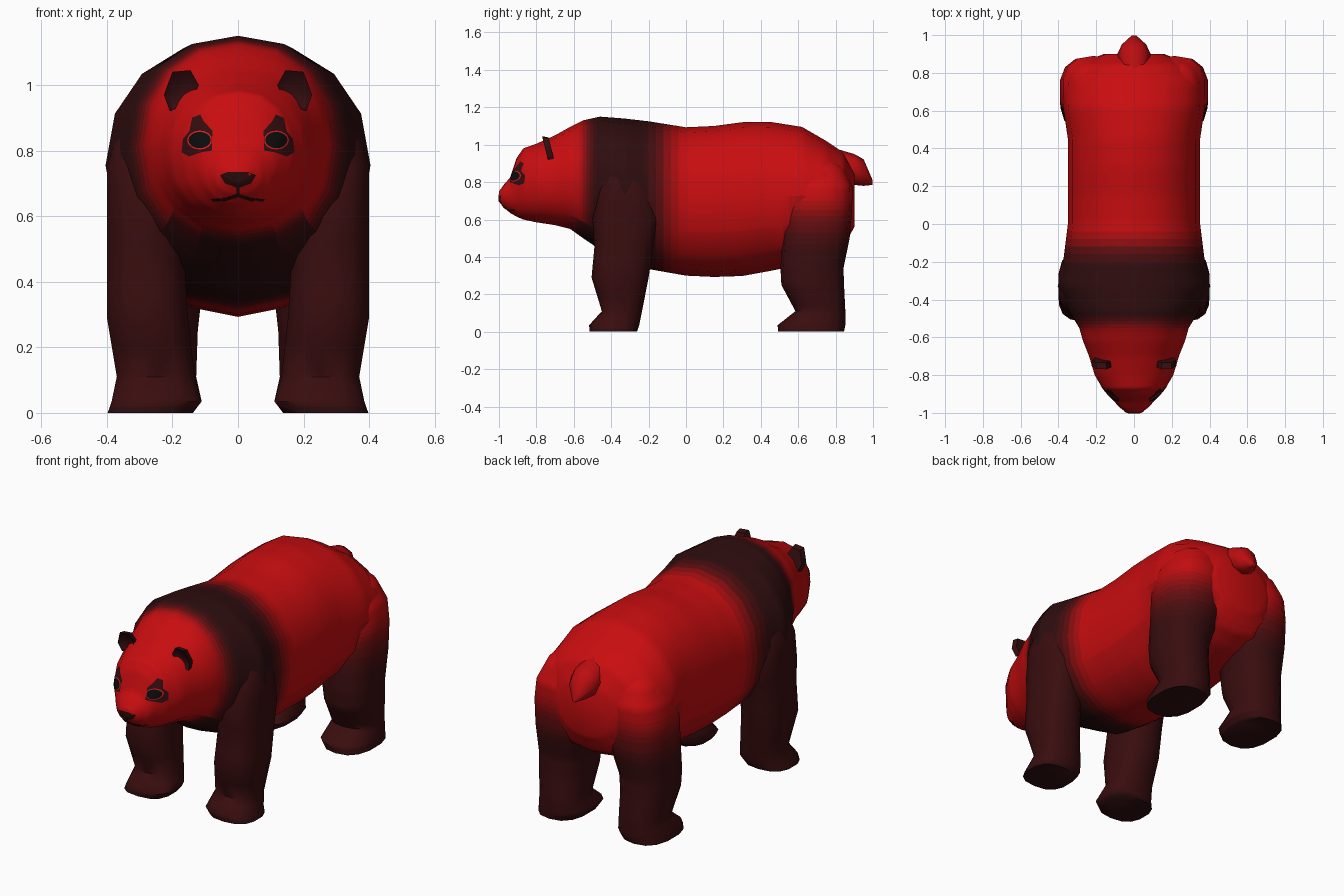
import bpy, bmesh
from math import sin, cos, pi
from mathutils import Vector
from mathutils.bvhtree import BVHTree

if "Cube" in bpy.data.objects:
    bpy.data.objects.remove(bpy.data.objects["Cube"])

LEVELS = 20


def material(name, color):
    m = bpy.data.materials.new(name)
    m.diffuse_color = (*color, 1)
    m.use_nodes = True
    m.node_tree.nodes["Principled BSDF"].inputs["Base Color"].default_value = m.diffuse_color
    return m


# Fur shades from bright red to dark, used for the soft colour transitions
RED, DARK = (0.58, 0.004, 0.005), (0.027, 0.004, 0.0045)
FUR = []
for i in range(LEVELS):
    t = i / (LEVELS - 1)
    FUR.append(material(f"fur_{i}", [r * (d / r) ** (t ** 1.3) for r, d in zip(RED, DARK)]))
PATCH = material("patch", (0.035, 0.004, 0.005))
NOSE = material("nose_brown", (0.02, 0.003, 0.003))
BLACK = material("black", (0.004, 0.004, 0.004))
RIM = material("eye_rim", (0.7, 0.015, 0.015))


def ramp(a, b, v):
    t = min(1, max(0, (v - a) / (b - a)))
    return t * t * (3 - 2 * t)


def finish(name, bm, mats, shade=None):
    bmesh.ops.recalc_face_normals(bm, faces=bm.faces)
    if shade:
        for f in bm.faces:
            f.material_index = round(shade(f.calc_center_median()) * (LEVELS - 1))
    me = bpy.data.meshes.new(name)
    bm.to_mesh(me)
    bm.free()
    for m in mats:
        me.materials.append(m)
    ob = bpy.data.objects.new(name, me)
    bpy.context.collection.objects.link(ob)
    bpy.ops.object.select_all(action='DESELECT')
    ob.select_set(True)
    bpy.context.view_layer.objects.active = ob
    bpy.ops.object.shade_smooth_by_angle(angle=1.0)
    return ob


def spow(v, n):
    return (abs(v) ** (2 / n)) * (1 if v >= 0 else -1)


def loft(name, sections, axis, shade, sides=16, n=2.15, steps=5, flip=1):
    """Skin rings given as (position, min a, max a, min b, max b)."""
    rows = []
    for s, e in zip(sections, sections[1:]):
        rows += [[p + (q - p) * k / steps for p, q in zip(s, e)] for k in range(steps)]
    rows.append(sections[-1])
    bm = bmesh.new()
    rings = []
    for p, a0, a1, b0, b1 in rows:
        ring = []
        for i in range(sides):
            t = 2 * pi * i / sides
            a = (a0 + a1) / 2 + (a1 - a0) / 2 * spow(sin(t), n)
            b = (b0 + b1) / 2 + (b1 - b0) / 2 * spow(cos(t), n)
            co = (a, p, b) if axis == 'y' else (a * flip, b, p)
            ring.append(bm.verts.new(co))
        rings.append(ring)
    for r, s in zip(rings, rings[1:]):
        for i in range(sides):
            j = (i + 1) % sides
            bm.faces.new((r[i], r[j], s[j], s[i]))
    bm.faces.new(rings[0])
    bm.faces.new(rings[-1])
    return finish(name, bm, FUR, shade)


# Body and head in one skin: y, half width, bottom z, top z
spine = [(-1.0, .035, .70, .75), (-.975, .072, .665, .785), (-.94, .105, .635, .825),
         (-.905, .135, .615, .93), (-.87, .167, .60, .98), (-.80, .208, .585, 1.005),
         (-.70, .238, .57, 1.05), (-.62, .27, .55, 1.095), (-.55, .29, .50, 1.13),
         (-.46, .345, .44, 1.15), (-.33, .404, .37, 1.14), (-.20, .375, .335, 1.125),
         (0, .35, .30, 1.093), (.15, .35, .293, 1.10), (.30, .35, .298, 1.12),
         (.45, .35, .325, 1.122), (.62, .375, .36, 1.095), (.75, .372, .40, 1.02),
         (.84, .31, .45, .96), (.90, .16, .56, .86)]


def body_shade(c):
    band = ramp(-.60, -.46, c.y) * (1 - ramp(-.26, .02, c.y))
    chest = (1 - ramp(.50, .68, c.z)) * ramp(-.66, -.56, c.y) * (1 - ramp(-.3, -.05, c.y))
    hip = (1 - ramp(.42, .76, c.z)) * ramp(.5, .62, c.y) * ramp(.12, .25, abs(c.x))
    under = .15 * (1 - ramp(.32, .7, c.z)) * ramp(-.3, 0, c.y)
    return max(band, chest, hip, under)


body = loft("body_and_head", [(y, -w, w, b, t) for y, w, b, t in spine], 'y', body_shade)
surface = BVHTree.FromPolygons([v.co.copy() for v in body.data.vertices],
                               [list(p.vertices) for p in body.data.polygons])

# Legs: z, inner x, outer x, front y, back y
front = [(0, .135, .40, -.515, -.262), (.035, .108, .388, -.518, -.25), (.11, .13, .372, -.45, -.235),
         (.29, .15, .402, -.505, -.20), (.45, .16, .402, -.49, -.175), (.60, .16, .402, -.50, -.14),
         (.75, .18, .402, -.47, -.18), (.86, .18, .37, -.43, -.22), (.95, .18, .29, -.38, -.27)]
hind = [(0, .135, .392, .492, .845), (.035, .108, .388, .49, .852), (.11, .125, .37, .585, .852),
        (.25, .12, .387, .51, .845), (.34, .11, .392, .505, .842), (.50, .07, .396, .515, .875),
        (.65, .05, .396, .52, .888), (.77, .05, .378, .54, .89), (.87, .06, .33, .57, .85),
        (.95, .10, .25, .60, .76)]


def front_shade(c):
    return .88 + .12 * (c.z < .01)


def hind_shade(c):
    return front_shade(c) * (1 - ramp(.42, .80, c.z))


for side, flip in (("left", 1), ("right", -1)):
    loft(f"front_leg_{side}", front, 'z', front_shade, 14, 2.6, 2, flip)
    loft(f"hind_leg_{side}", hind, 'z', hind_shade, 14, 2.5, 5, flip)

# Tail
loft("tail", [(.78, -.06, .06, .84, .985), (.90, -.088, .088, .785, .95), (.95, -.065, .065, .78, .922),
              (.998, -.012, .012, .785, .81)], 'y', lambda c: .1, 8, 2, 1)

# Ears: cupped plates leaning along the side of the head
ear = [(.12, 1.0), (.145, 1.045), (.20, 1.04), (.226, .97), (.208, .92), (.14, .95)]
for side, flip in (("left", 1), ("right", -1)):
    bm = bmesh.new()

    def ring(y, scale):
        pts = [(.175 + (x - .175) * scale, .985 + (z - .985) * scale) for x, z in ear]
        return [bm.verts.new((x * flip, y - (z - .98) * .25, z)) for x, z in pts]

    back, rim, cup = ring(-.72, .9), ring(-.753, 1), ring(-.738, .65)
    for a, b in ((back, rim), (rim, cup)):
        for i in range(6):
            j = (i + 1) % 6
            bm.faces.new((a[i], a[j], b[j], b[i]))
    bm.faces.new(back)
    bm.faces.new(cup)
    finish(f"ear_{side}", bm, [PATCH])


def decal(name, outline, mat, lift, flip=1, rings=4):
    """Lay a flat x-z outline onto the front of the face."""
    bm = bmesh.new()
    cx = sum(p[0] for p in outline) / len(outline)
    cz = sum(p[1] for p in outline) / len(outline)

    def put(x, z):
        hit = surface.ray_cast(Vector((x * flip, -2, z)), Vector((0, 1, 0)))[0]
        return bm.verts.new((x * flip, (hit.y if hit else -.85) - lift, z))

    centre, prev, n = put(cx, cz), None, len(outline)
    for k in range(1, rings + 1):
        s = k / rings
        ring = [put(cx + (x - cx) * s, cz + (z - cz) * s) for x, z in outline]
        for i in range(n):
            j = (i + 1) % n
            bm.faces.new((prev[i], prev[j], ring[j], ring[i]) if prev else (centre, ring[i], ring[j]))
        prev = ring
    ob = finish(name, bm, [mat])
    if sum(p.normal.y for p in ob.data.polygons) > 0:
        ob.data.flip_normals()


def oval(cx, cz, rx, rz):
    return [(cx + rx * cos(i * pi / 8), cz + rz * sin(i * pi / 8)) for i in range(16)]


# Eye patches, eyes and mouth
patch = [(.08, .80), (.078, .86), (.105, .89), (.115, .91), (.14, .90), (.148, .86),
         (.168, .835), (.172, .795), (.15, .782), (.11, .795)]
lip = [(0, .668), (.04, .655), (.082, .652), (.078, .645), (.04, .645), (0, .658)]
for side, flip in (("left", 1), ("right", -1)):
    decal(f"eye_patch_{side}", patch, PATCH, .004, flip)
    decal(f"eye_rim_{side}", oval(.117, .832, .038, .029), RIM, .007, flip)
    decal(f"eye_{side}", oval(.117, .832, .034, .025), BLACK, .010, flip)
    decal(f"mouth_{side}", lip, NOSE, .003, flip)

# Nose
decal("nose", [(-.055, .725), (-.03, .735), (.03, .735), (.055, .725), (.04, .70), (0, .685), (-.04, .70)],
      NOSE, .003)
decal("nose_line", [(-.004, .69), (.004, .69), (.004, .66), (-.004, .66)], NOSE, .003)
